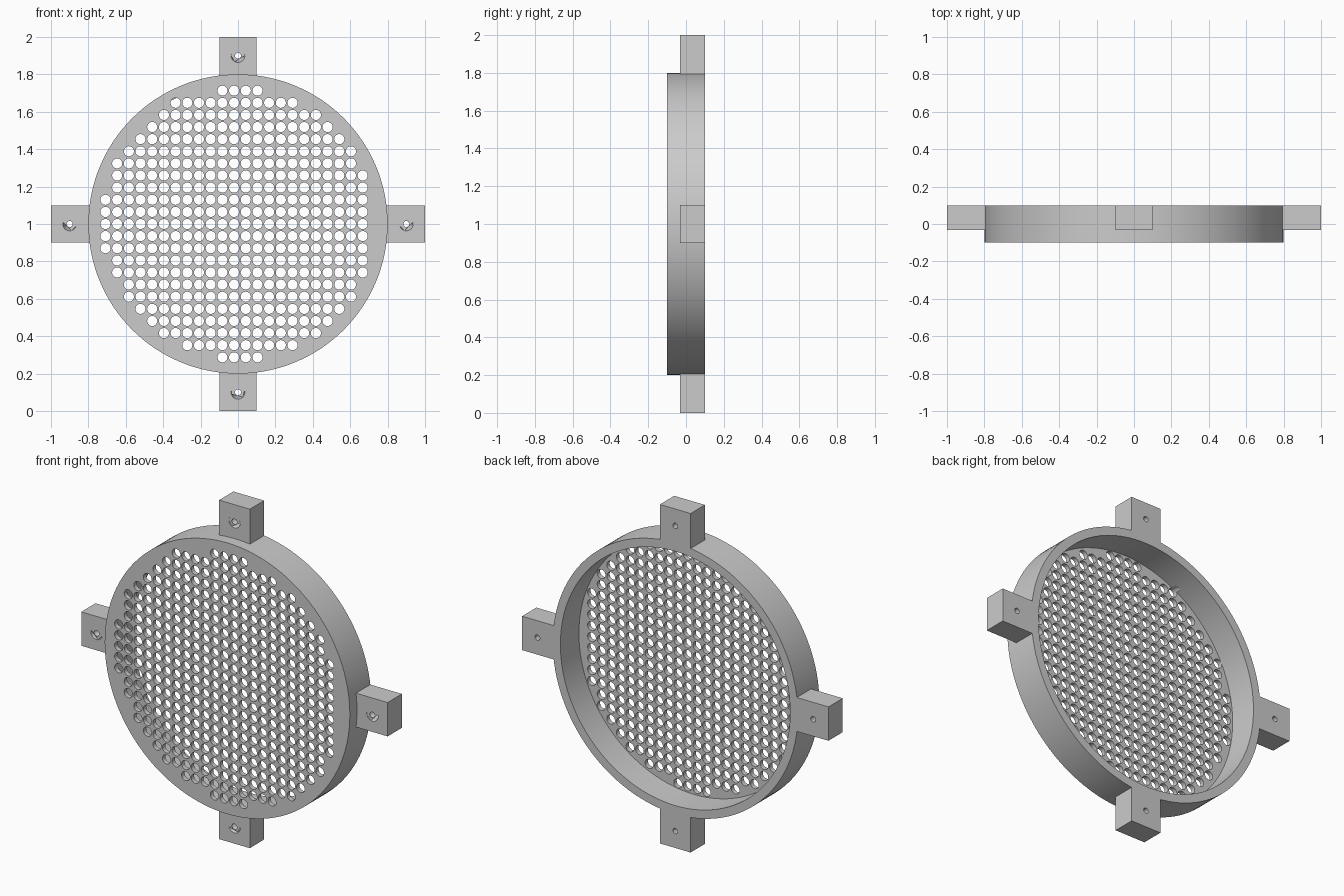
import bpy
import bmesh
from math import pi, radians, hypot
from mathutils import Matrix, Vector

if "Cube" in bpy.data.objects:
    bpy.data.objects.remove(bpy.data.objects["Cube"], do_unlink=True)

# Main sizes
CENTRE = 1.0
FRONT, BACK, TAB_FRONT = -0.1, 0.1, -0.033
PLATE = 0.027            # thickness of the perforated plate
OUTER, INNER = 0.8, 0.75
PITCH_X, PITCH_Z, SHIFT_X = 0.0625, 0.0648, -0.021

grey = bpy.data.materials.new("plain grey")
grey.use_nodes = True
colour = (0.6, 0.6, 0.6, 1)
grey.diffuse_color = colour
grey.node_tree.nodes["Principled BSDF"].inputs["Base Color"].default_value = colour


def make_object(name, bm):
    mesh = bpy.data.meshes.new(name)
    bmesh.ops.recalc_face_normals(bm, faces=bm.faces)
    bm.to_mesh(mesh)
    bm.free()
    mesh.materials.append(grey)
    obj = bpy.data.objects.new(name, mesh)
    bpy.context.collection.objects.link(obj)
    return obj


def add_round(bm, x, z, y0, y1, r0, r1, sides):
    """Cylinder or cone along y, radius r0 at y0 and r1 at y1."""
    place = Matrix.Translation((x, (y0 + y1) / 2, z)) @ Matrix.Rotation(-pi / 2, 4, "X")
    bmesh.ops.create_cone(bm, cap_ends=True, segments=sides, radius1=r0,
                          radius2=r1, depth=y1 - y0, matrix=place)


def round_object(name, *args):
    bm = bmesh.new()
    add_round(bm, *args)
    return make_object(name, bm)


def combine(target, tool, operation):
    mod = target.modifiers.new(tool.name, "BOOLEAN")
    mod.object, mod.operation, mod.solver = tool, operation, "EXACT"
    tool.hide_render = True
    bpy.ops.object.select_all(action="DESELECT")
    target.select_set(True)
    bpy.context.view_layer.objects.active = target
    bpy.ops.object.modifier_apply(modifier=mod.name)
    bpy.data.objects.remove(tool, do_unlink=True)


# Shallow cup: solid disc with a pocket in the back
grille = round_object("round_grille", 0, CENTRE, FRONT, BACK, OUTER, OUTER, 128)
pocket = round_object("pocket_cutter", 0, CENTRE, FRONT + PLATE, BACK + 0.1,
                      INNER, INNER, 128)
combine(grille, pocket, "DIFFERENCE")

# Four mounting tabs around the rim
directions = [Vector((1, 0)), Vector((0, 1)), Vector((-1, 0)), Vector((0, -1))]
bm = bmesh.new()
for d in directions:
    mid = d * 0.885
    size = [0.23 if d.x else 0.2, BACK - TAB_FRONT, 0.23 if d.y else 0.2]
    bmesh.ops.create_cube(bm, size=1, matrix=Matrix.Translation(
        (mid.x, (BACK + TAB_FRONT) / 2, CENTRE + mid.y)) @ Matrix.Diagonal((*size, 1)))
combine(grille, make_object("mounting_tabs", bm), "UNION")

# Countersunk screw holes: through hole first, then the cone
for name, y0, y1, r0, r1 in (("screw_hole", TAB_FRONT - 0.05, BACK + 0.05, 0.016, 0.016),
                             ("countersink", TAB_FRONT, TAB_FRONT + 0.06, 0.037, 0.015)):
    bm = bmesh.new()
    for d in directions:
        add_round(bm, d.x * 0.9, CENTRE + d.y * 0.9, y0, y1, r0, r1, 24)
    combine(grille, make_object(name, bm), "DIFFERENCE")

# Grid of vent holes that fit inside the rim
extra = {(-5, 10), (-10, 5)}
bm = bmesh.new()
for row in range(-11, 12):
    for col in range(-12, 13):
        x, z = SHIFT_X + col * PITCH_X, row * PITCH_Z
        if hypot(x, z) < 0.7215 or (col, row) in extra:
            add_round(bm, x, CENTRE + z, FRONT - 0.03, FRONT + PLATE + 0.03,
                      0.027, 0.027, 24)
combine(grille, make_object("vent_holes", bm), "DIFFERENCE")

grille.select_set(True)
bpy.context.view_layer.objects.active = grille
bpy.ops.object.shade_smooth_by_angle(angle=radians(30))
